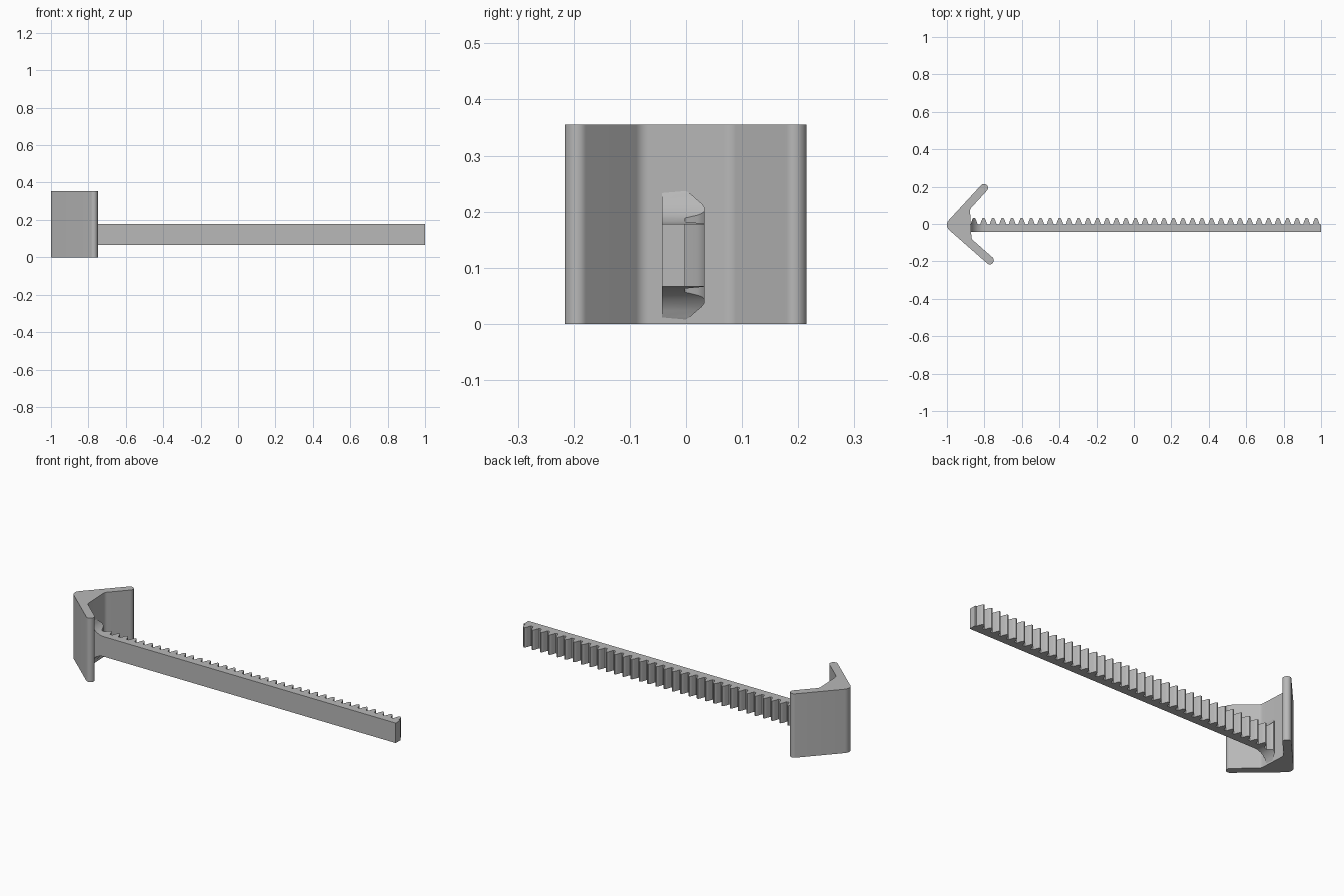
import bpy, bmesh, math
from mathutils import Vector

cube = bpy.data.objects.get("Cube")
if cube:
    bpy.data.objects.remove(cube, do_unlink=True)

grey = bpy.data.materials.new("plain grey")
grey.use_nodes = True
grey.diffuse_color = (0.48, 0.48, 0.48, 1)
grey.node_tree.nodes["Principled BSDF"].inputs["Base Color"].default_value = (0.48, 0.48, 0.48, 1)


def finish(name, bm):
    bmesh.ops.recalc_face_normals(bm, faces=bm.faces)
    mesh = bpy.data.meshes.new(name)
    bm.to_mesh(mesh)
    bm.free()
    mesh.materials.append(grey)
    obj = bpy.data.objects.new(name, mesh)
    bpy.context.collection.objects.link(obj)
    bpy.ops.object.select_all(action='DESELECT')
    obj.select_set(True)
    bpy.context.view_layer.objects.active = obj
    bpy.ops.object.shade_smooth_by_angle(angle=math.radians(30))
    return obj


def fillet(prev, corner, nxt, radius, steps=8):
    """Arc of the given radius that rounds one outline corner."""
    a, b = (prev - corner).normalized(), (nxt - corner).normalized()
    half = a.angle(b) / 2
    centre = corner + (a + b).normalized() * radius / math.sin(half)
    reach = radius / math.tan(half)
    start, end = corner + a * reach - centre, corner + b * reach - centre
    sweep = math.pi - 2 * half
    return [centre + (start * math.sin((1 - i / steps) * sweep)
                      + end * math.sin(i / steps * sweep)) / math.sin(sweep)
            for i in range(steps + 1)]


# V-shaped bracket: two round-tipped arms meeting at a rounded apex
HEIGHT, WIDTH = 0.355, 0.043
apex = Vector((-1.016, -0.008))
up, down = Vector((0.675, 0.737)), Vector((0.751, -0.660))
up_in, down_in = Vector((0.737, -0.675)), Vector((0.660, 0.751))
up_len, down_len = 0.314, 0.328
corners = [
    (apex, 0.037),
    (apex + down * down_len, 0.0205),
    (apex + down * down_len + down_in * WIDTH, 0.0205),
    (Vector((-0.869, -0.080)), 0.03),
    (Vector((-0.877, 0.080)), 0.03),
    (apex + up * up_len + up_in * WIDTH, 0.0205),
    (apex + up * up_len, 0.0205),
]
outline = []
for i, (corner, radius) in enumerate(corners):
    outline += fillet(corners[i - 1][0], corner, corners[(i + 1) % len(corners)][0], radius)
bm = bmesh.new()
base = bm.faces.new([bm.verts.new((p.x, p.y, 0)) for p in outline])
top = bmesh.ops.extrude_face_region(bm, geom=[base])
bmesh.ops.translate(bm, vec=(0, 0, HEIGHT),
                    verts=[v for v in top["geom"] if isinstance(v, bmesh.types.BMVert)])
finish("v_bracket", bm)

# Toothed bar: rectangular sections lofted along x, flaring where it meets the bracket
Z_LOW, Z_HIGH, Y_FRONT, Y_ROOT = 0.067, 0.178, -0.043, -0.002
FLARE, FLARE_END = 0.075, -0.798
FIRST, PITCH, TEETH = -0.855, 0.0508, 37
half_tooth = [(-0.0185, 0), (-0.015, 0.010), (-0.011, 0.022), (-0.0075, 0.030), (-0.003, 0.035)]
tooth = half_tooth + [(-x, y) for x, y in reversed(half_tooth)]
sections = [(-0.90, Y_ROOT)]
for n in range(TEETH):
    sections += [(FIRST + n * PITCH + x, Y_ROOT + y) for x, y in tooth]
sections.append((1.0, Y_ROOT))

bm = bmesh.new()
rings = []
for x, y in sections:
    d = min(max(FLARE_END - x, 0), FLARE * 0.98)
    grow = FLARE - math.sqrt(FLARE ** 2 - d ** 2)
    lo, hi = Z_LOW - grow, Z_HIGH + grow
    rings.append([bm.verts.new(p) for p in
                  ((x, Y_FRONT, lo), (x, y, lo), (x, y, hi), (x, Y_FRONT, hi))])
for a, b in zip(rings, rings[1:]):
    for i in range(4):
        j = (i + 1) % 4
        bm.faces.new((a[i], a[j], b[j], b[i]))
bm.faces.new(rings[0])
bm.faces.new(rings[-1])
finish("toothed_bar", bm)
